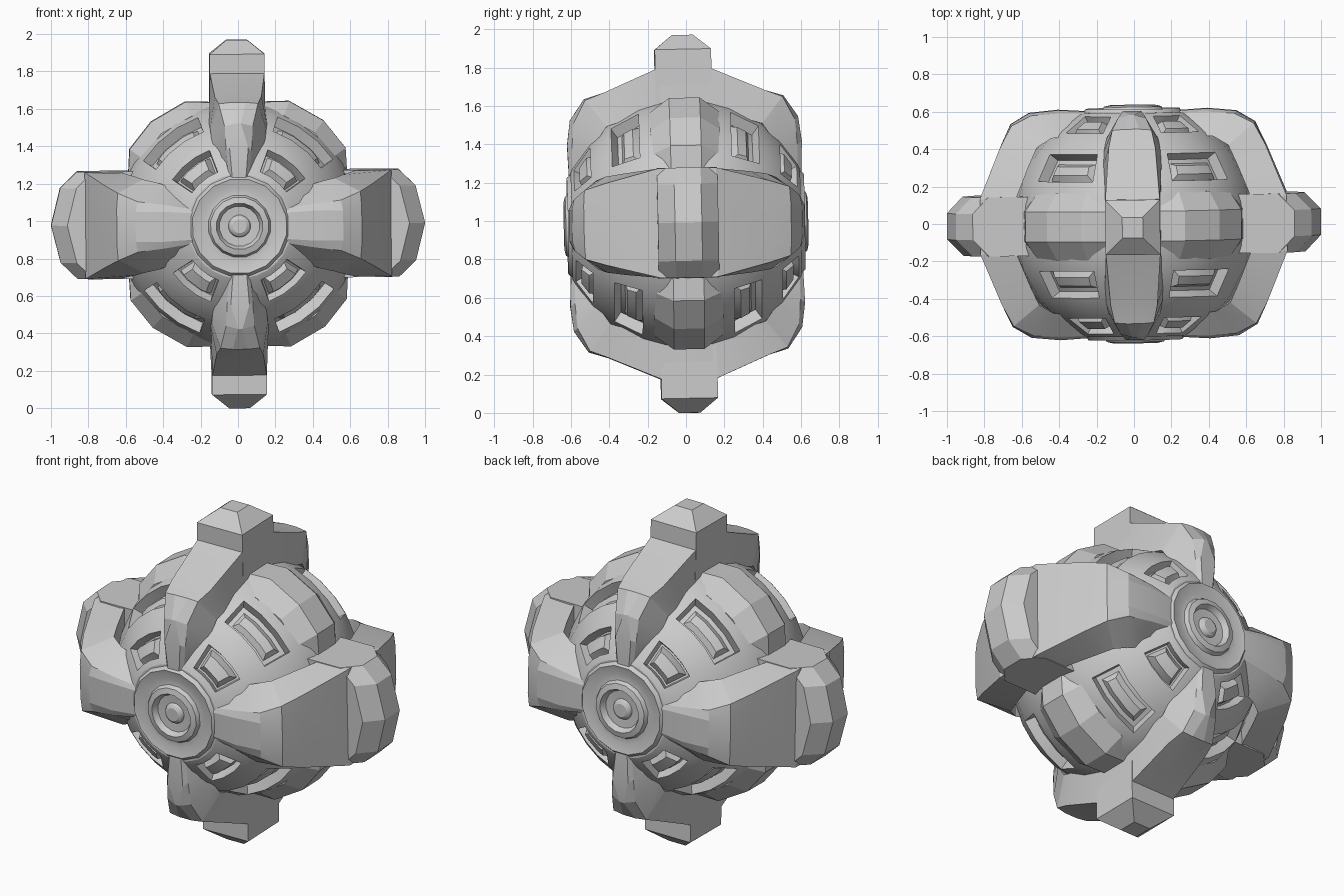
import bpy, bmesh, math
from mathutils import Euler, Matrix

cube = bpy.data.objects.get("Cube")
if cube:
    bpy.data.objects.remove(cube, do_unlink=True)

# The whole form leans about a degree on each axis
POSE = Matrix.Translation((0, 0, 0.985)) @ Euler((0.02, -0.008, 0.013)).to_matrix().to_4x4()
grey = bpy.data.materials.new("plain_grey")
grey.use_nodes = True
colour = (0.6, 0.6, 0.6, 1)
grey.diffuse_color = colour
grey.node_tree.nodes["Principled BSDF"].inputs["Base Color"].default_value = colour


def turn(h, y, w, angle):
    """Place radius h, depth y and sideways w at an angle about the y axis."""
    c, s = math.cos(angle), math.sin(angle)
    return (h * c - w * s, y, h * s + w * c)


def loft(rings):
    """Skin a list of closed rings and cap both ends."""
    bm = bmesh.new()
    rows = [[bm.verts.new(p) for p in ring] for ring in rings]
    n = len(rows[0])
    for a, b in zip(rows, rows[1:]):
        for i in range(n):
            j = (i + 1) % n
            bm.faces.new((a[i], a[j], b[j], b[i]))
    bm.faces.new(rows[0])
    bm.faces.new(rows[-1])
    bmesh.ops.recalc_face_normals(bm, faces=bm.faces[:])
    return bm


def finish(bm, name, smooth=18):
    bm.transform(POSE)
    mesh = bpy.data.meshes.new(name)
    bm.to_mesh(mesh)
    bm.free()
    mesh.materials.append(grey)
    obj = bpy.data.objects.new(name, mesh)
    bpy.context.collection.objects.link(obj)
    bpy.ops.object.select_all(action='DESELECT')
    obj.select_set(True)
    bpy.context.view_layer.objects.active = obj
    bpy.ops.object.shade_smooth_by_angle(angle=math.radians(smooth))


# Faceted round body; its grid lines follow the window edges
RADIUS = 0.66
quadrant = [0, 17, 34, 46, 58, 70, 80]
thetas = quadrant + [180 - t for t in [90] + quadrant[:0:-1]]
thetas += [t + 180 for t in thetas]
half = [25, 27.5, 42, 54, 69, 80]
phis = half + [90] + [180 - p for p in reversed(half)]
rings = []
for p in phis:
    p = math.radians(p)
    rings.append([turn(RADIUS * math.sin(p), RADIUS * math.cos(p), 0, math.radians(t))
                  for t in thetas])
body = loft(rings)


def window(low, high, margin, depth, frame, bump):
    """Sink a window with a raised panel in every quadrant, front and back."""
    faces = []
    for f in body.faces:
        c = f.calc_center_median()
        q = math.degrees(math.atan2(abs(c.z), abs(c.x)))
        p = math.degrees(math.atan2(math.hypot(c.x, c.z), abs(c.y)))
        if 34 < q < 70 and low < p < high:
            faces.append(f)
    for thick, lift in ((margin, 0), (0.006, -depth), (frame, 0), (0.025, bump)):
        bmesh.ops.inset_region(body, faces=faces, thickness=thick, depth=lift,
                               use_even_offset=True, use_boundary=True)


window(27.5, 42, 0.008, 0.05, 0.01, 0.045)
window(54, 69, 0.004, 0.06, 0.025, 0.025)
finish(body, "body")

# Raised equator band in the gaps between the four arms
band_shape = [(10, 0.60), (26, 0.65), (35, 0.705), (50, 0.718), (67, 0.712), (77, 0.67), (86, 0.64)]
for k, (flip_x, flip_z) in enumerate(((1, 1), (-1, 1), (-1, -1), (1, -1))):
    rings = []
    for t, r in band_shape:
        ring = []
        for y, h in ((-0.18, 0.5), (-0.18, r - 0.08), (-0.08, r),
                     (0.08, r), (0.18, r - 0.08), (0.18, 0.5)):
            x, y, z = turn(h, y, 0, math.radians(t))
            ring.append((x * flip_x, y, z * flip_z))
        rings.append(ring)
    finish(loft(rings), f"equator_band_{k + 1}", 10)


def strap(name, angle, stations):
    """Curved arm running from the front hub over the outside to the back hub."""
    path = [(-s[0], *s[1:]) for s in reversed(stations)] + stations
    rings = []
    for y, h, base, edge, flat, drop in path:
        k = 1 - drop
        half_ring = [(h * 0.78, y * 0.78, base), (h * k, y * k, edge), (h, y, flat)]
        ring = half_ring + [(a, b, -c) for a, b, c in reversed(half_ring)]
        rings.append([turn(a, b, c, angle) for a, b, c in ring])
    finish(loft(rings), name, 12)


# Each station: depth, radius, half widths of base, edge and flat, edge drop
fin = [(0.14, 0.81, 0.148, 0.146, 0.08, 0), (0.42, 0.69, 0.155, 0.125, 0.06, 0),
       (0.52, 0.66, 0.15, 0.105, 0.04, 0.01), (0.595, 0.55, 0.14, 0.075, 0.012, 0.03),
       (0.612, 0.42, 0.115, 0.068, 0.05, 0.04), (0.605, 0.24, 0.07, 0.052, 0.035, 0.03)]
arm = [(0.15, 0.82, 0.287, 0.285, 0.15, 0), (0.42, 0.71, 0.264, 0.215, 0.12, 0),
       (0.54, 0.655, 0.25, 0.18, 0.1, 0.01), (0.6, 0.555, 0.232, 0.135, 0.08, 0.02),
       (0.615, 0.40, 0.19, 0.115, 0.08, 0.025), (0.605, 0.24, 0.13, 0.09, 0.07, 0.02)]

# Upper and lower fins with chamfered caps
for name, angle in (("upper", math.pi / 2), ("lower", -math.pi / 2)):
    strap(name + "_fin", angle, fin)
    rings = []
    for h, s in ((0.6, 0.147), (0.91, 0.147), (0.985, 0.055)):
        rings.append([turn(h, y, w, angle) for y, w in ((-s, -s), (s, -s), (s, s), (-s, s))])
    finish(loft(rings), name + "_fin_cap")

# Left and right arms with rounded end blocks
outline = [(0.56, -0.287), (0.86, -0.287), (0.95, -0.2), (1, 0),
           (0.95, 0.2), (0.86, 0.287), (0.56, 0.287)]
for name, angle in (("left", 0), ("right", math.pi)):
    strap(name + "_arm", angle, arm)
    rings = []
    for y, cut in ((-0.158, 0.085), (-0.07, 0), (0.07, 0), (0.158, 0.085)):
        rings.append([turn(h - (cut if h > 0.6 else 0), y, w, angle) for h, w in outline])
    finish(loft(rings), name + "_arm_block")

# Dished hubs with a raised ring and a central button, front and back
hub_profile = [(0.5, 0.27), (0.59, 0.278), (0.618, 0.255), (0.603, 0.2), (0.606, 0.168),
               (0.628, 0.157), (0.636, 0.125), (0.604, 0.108), (0.601, 0.06),
               (0.615, 0.053), (0.624, 0.038)]
for name, side in (("front_hub", -1), ("back_hub", 1)):
    rings = [[turn(r, y * side, 0, math.tau * (i + 0.5) / 16) for i in range(16)]
             for y, r in hub_profile]
    finish(loft(rings), name, 25)
